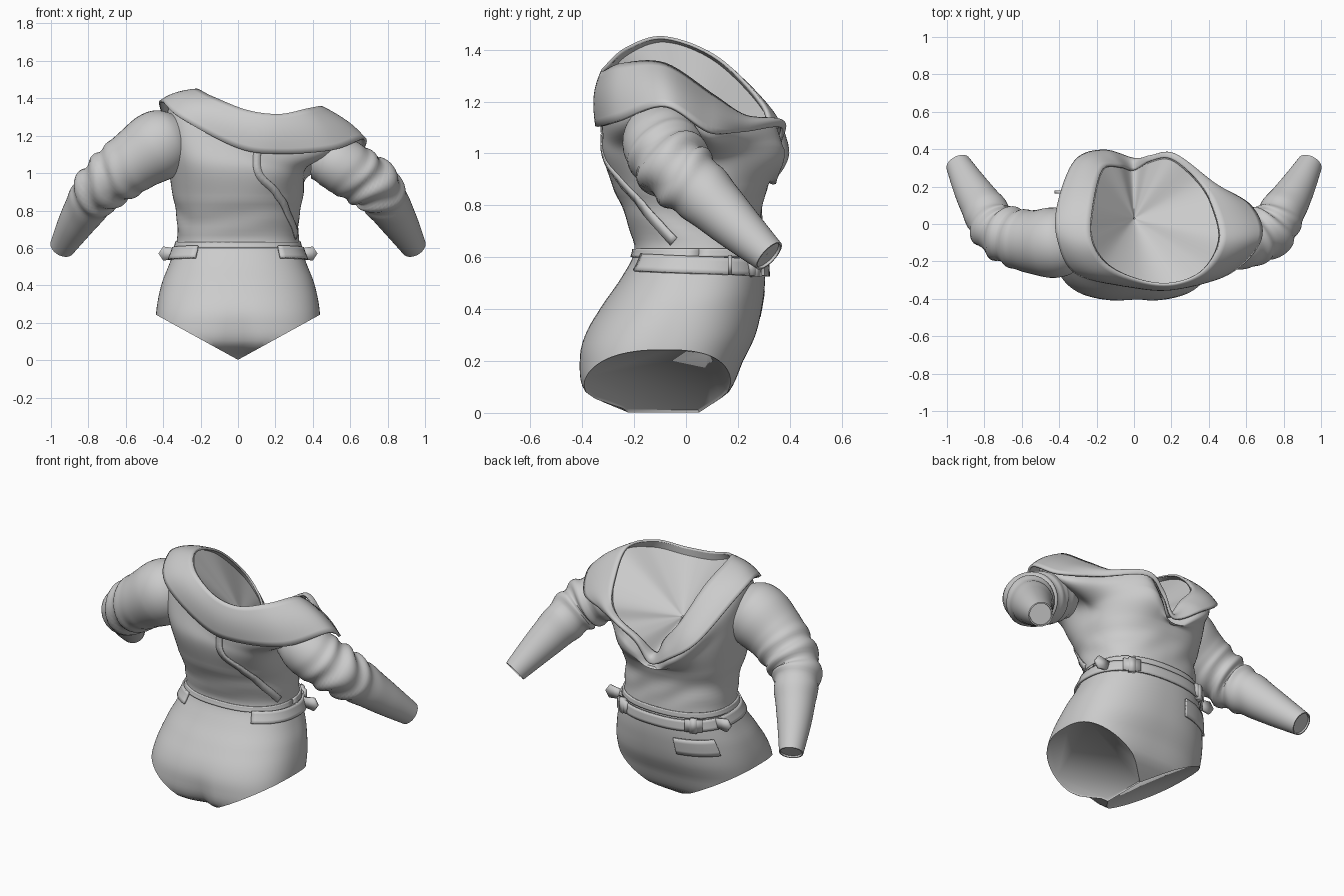
import bpy, bmesh, math
from mathutils import Vector as V
from mathutils.bvhtree import BVHTree

if "Cube" in bpy.data.objects:
    bpy.data.objects.remove(bpy.data.objects["Cube"])

cloth = bpy.data.materials.new("grey cloth")
cloth.use_nodes = True
GREY = (0.6, 0.6, 0.6, 1)
cloth.diffuse_color = GREY
cloth.node_tree.nodes["Principled BSDF"].inputs["Base Color"].default_value = GREY


def spline(pts, t, closed=False):
    """Point at parameter t on a smooth curve through pts."""
    n = len(pts)
    i = math.floor(t) if closed else min(int(t), n - 2)
    f = t - i
    pick = (lambda k: V(pts[k % n])) if closed else (lambda k: V(pts[max(0, min(n - 1, k))]))
    a, b, c, d = (pick(i + k) for k in (-1, 0, 1, 2))
    return b + (c - a) * f / 2 + (a * 2 - b * 5 + c * 4 - d) * f * f / 2 + (b * 3 - a - c * 3 + d) * f ** 3 / 2


def finish(name, bm, thick=0.0, offset=-1, angle=50):
    bmesh.ops.recalc_face_normals(bm, faces=bm.faces)
    mesh = bpy.data.meshes.new(name)
    bm.to_mesh(mesh)
    bm.free()
    ob = bpy.data.objects.new(name, mesh)
    bpy.context.collection.objects.link(ob)
    mesh.materials.append(cloth)
    if thick:
        mod = ob.modifiers.new("thickness", "SOLIDIFY")
        mod.thickness, mod.offset = thick, offset
    bpy.ops.object.select_all(action="DESELECT")
    ob.select_set(True)
    bpy.context.view_layer.objects.active = ob
    bpy.ops.object.shade_smooth_by_angle(angle=math.radians(angle))


def grid(rows, wrap=True):
    """Quad surface through rows of points."""
    bm = bmesh.new()
    vs = [[bm.verts.new(p) for p in row] for row in rows]
    n = len(rows[0])
    for lo, hi in zip(vs, vs[1:]):
        for j in range(n if wrap else n - 1):
            k = (j + 1) % n
            bm.faces.new((lo[j], lo[k], hi[k], hi[j]))
    return bm


# Body sections: height, half width, back, front
SECTIONS = [(-.06, .4, -.16, -.04), (0, .42, -.25, .05), (.08, .435, -.39, .165), (.2, .44, -.412, .22),
            (.3, .432, -.39, .268), (.42, .405, -.32, .295), (.52, .365, -.25, .305), (.62, .33, -.2, .3),
            (.7, .325, -.215, .295), (.8, .33, -.25, .295), (.88, .35, -.285, .315)]
CHEST = (.38, -.325, .345)
# Neck edge and the matching outer edge of the wide collar, from the left side round by the chest
NECK = [(.45, -.08, 1.34), (.41, .1, 1.22), (.34, .22, 1.14), (.2, .34, 1.12), (.09, .33, 1.05),
        (0, .28, .95), (-.07, .3, 1.06), (-.16, .29, 1.18), (-.21, .12, 1.36), (-.22, -.08, 1.44),
        (-.13, -.22, 1.4), (.05, -.3, 1.33), (.22, -.31, 1.31), (.37, -.24, 1.34)]
EDGE = [(.67, -.08, 1.18), (.62, .09, 1.08), (.42, .21, 1.08), (.21, .355, 1.1), (.09, .345, 1.02),
        (0, .34, .91), (-.16, .385, 1), (-.31, .33, 1.12), (-.4, .1, 1.32), (-.4, -.08, 1.38),
        (-.3, -.26, 1.29), (0, -.325, 1.13), (.22, -.33, 1.1), (.5, -.26, 1.12)]
COLS = 112


def section_at(z):
    for i, (a, b) in enumerate(zip(SECTIONS, SECTIONS[1:])):
        if z <= b[0]:
            s = (z - a[0]) / (b[0] - a[0])
            return [spline([V(q[1:]) for q in SECTIONS], i + s)[k] for k in range(3)]
    return SECTIONS[-1][1:]


def oval(ang, z, section, power, out=0.0):
    """Point on a squarish oval section."""
    rx, back, front = section
    c, s = math.cos(ang), math.sin(ang)
    x = (rx + out) * math.copysign(abs(c) ** power, c)
    y = (back + front) / 2 + ((front - back) / 2 + out) * math.copysign(abs(s) ** power, s)
    return V((x, y, z))


def on_body(ang, z, out=0.0):
    """Point on the lower body at an angle and height."""
    p = oval(ang, z, section_at(z), .72 + .14 * max(0, min(1, (z - .1) / .3)), out)
    if p.y < -.1:  # cleft of the seat
        p.y += .05 * math.exp(-(p.x / .05) ** 2 - ((z - .02) / .16) ** 2)
    return p


# Torso: lower sections blended through the chest and shoulders to the neck edge
columns = []
for j in range(COLS):
    t = j * len(NECK) / COLS
    neck, edge = spline(NECK, t, True), spline(EDGE, t, True)
    sh = neck.lerp(edge, .85) - V((0, 0, .03))
    sh.x, sh.y = sh.x * .96, sh.y * .97
    ang = math.atan2(sh.y, sh.x)
    col = [on_body(ang, -.06 + .94 * i / 40) for i in range(41)]
    chest = oval(ang, .88 + .55 * (sh.z - .88), CHEST, .72 if sh.y < 0 else .86)
    guide = [col[-6], col[-1], chest, sh, neck, neck]
    col += [spline(guide, 1 + k / 8) for k in range(1, 25)]
    for i, p in enumerate(col):
        if p.y > 0:  # bust, fading out towards the neck edge
            height = (.05 if p.x > 0 else .025) * max(0, min(1, (62 - i) / 10))
            p.y += height * math.exp(-((abs(p.x) - .18) / .12) ** 2 - ((p.z - .98) / .09) ** 2)
        fold = math.exp(-((p.z - .74) / .09) ** 2)
        k = 1 + .012 * fold * math.sin(38 * p.z + 9 * p.x + 4 * math.sin(ang * 2))
        p.x, p.y = p.x * k, p.y * k
    columns.append(col)
bm = grid(list(zip(*columns)))
bm.verts.ensure_lookup_table()
bm.faces.new(bm.verts[:COLS])
# Leg openings, each closed by a slightly sunken panel
for side in (1, -1):
    cut = bmesh.ops.bisect_plane(bm, geom=bm.verts[:] + bm.edges[:] + bm.faces[:], plane_co=(0, 0, .002),
                                 plane_no=(.55 * side, 0, -1), clear_outer=True)
    rim = [e for e in cut["geom_cut"] if isinstance(e, bmesh.types.BMEdge) and e.is_boundary]
    bmesh.ops.contextual_create(bm, geom=rim)
bmesh.ops.recalc_face_normals(bm, faces=bm.faces)
panels = sorted(bm.faces, key=lambda f: len(f.verts))[-2:]
bmesh.ops.inset_individual(bm, faces=panels, thickness=.008, depth=-.008)
torso_tree = BVHTree.FromBMesh(bm)
finish("torso", bm)

# Inner panel closing the neck below its edge
middle = V((0, .03, 1.08))
finish("neck_panel", grid([[col[-3].lerp(middle, f) for col in columns] for f in (0, .25, .5, .75, .99)]))

# Collar: wide turned-down band
rows = []
for i in range(9):
    f = i / 8
    row = []
    for j in range(COLS):
        t = j * len(NECK) / COLS
        p = spline(NECK, t, True).lerp(spline(EDGE, t, True), f)
        out = V((p.x - .05, p.y, .2)).normalized()
        row.append(p + out * (.008 + .02 * math.sin(math.pi * f)))
    rows.append(row)
bm = grid(rows)
collar_tree = BVHTree.FromBMesh(bm)
finish("collar", bm, .014, 0)

# Sleeves: x, y, z, radius along each arm; the right one reaches up to the neck
FOREARM = [(.73, -.03, .93, .138), (.79, .06, .85, .122), (.87, .19, .725, .096), (.94, .32, .605, .068)]
LEFT = [(.4, -.085, 1.07, .1), (.46, -.09, 1.065, .13), (.54, -.095, 1.045, .15), (.63, -.075, .995, .148)]
RIGHT = [(.29, -.09, 1.22, .1), (.36, -.1, 1.185, .17), (.44, -.1, 1.14, .188), (.54, -.095, 1.075, .17),
         (.63, -.075, 1.01, .158)]


def sleeve(name, side, path):
    path = [V((side * p[0], *p[1:])) for p in path]
    n, sides, rows = 72, 40, []
    for i in range(n + 1):
        t = i * (len(path) - 1) / n
        q = spline(path, t)
        ahead = spline(path, min(t + .05, len(path) - 1)) - spline(path, max(t - .05, 0))
        d = V(ahead[:3]).normalized()
        u = d.cross(V((0, 1, 0))).normalized()
        w = d.cross(u)
        c, back_t = V(q[:3]), len(path) - 1 - t
        amount = .085 * math.exp(-((back_t - 3.1) / .95) ** 2)
        row = []
        for k in range(sides):
            a = math.tau * k / sides
            wave = math.sin(8 * back_t + 1.6 * math.sin(a + 1) + math.sin(2 * a))
            r = q[3] * (1 + amount * (abs(wave) ** .7 * math.copysign(1, wave)))
            row.append(c + (u * math.cos(a) + w * math.sin(a)) * r)
        rows.append(row)
    # closed cuff end with a small rim
    rows += [[c.lerp(p, f) - d * sink for p in rows[n]] for f, sink in ((.9, 0), (.88, .01), (.01, .01))]
    finish(name, grid(rows))


sleeve("left_sleeve", 1, LEFT + FOREARM)
sleeve("right_sleeve", -1, RIGHT + FOREARM)


# Waistband, belt and pocket flap wrap the body between two angles
def wrap_patch(name, a0, a1, low, high, out, thick, slope=0.0):
    n = 48
    angles = [math.radians(a0 + (a1 - a0) * j / n) for j in range(n + 1)]
    rows = [[on_body(a, low + (high - low) * i / 4 - slope * math.sin(a), out) for a in angles] for i in range(5)]
    finish(name, grid(rows, False), thick, 0, 35)


wrap_patch("waistband", 0, 360, .6, .632, .003, .012)
wrap_patch("belt", -55, 235, .538, .602, .012, .012, .012)
wrap_patch("pocket_flap", 105, 145, .38, .48, .006, .01, .01)


# Ribbons lie along a path, pressed on to a surface
def ribbon(name, pts, width, tree, thick=.006, lift=.003):
    n, edges = 24, []
    for i in range(n + 1):
        t = i * (len(pts) - 1) / n
        p, tangent = spline(pts, t), spline(pts, min(t + .02, len(pts) - 1)) - spline(pts, max(t - .02, 0))
        p, normal = tree.find_nearest(p)[:2]
        if normal.dot(V((p.x, p.y, 0))) < 0:
            normal = -normal
        side = tangent.cross(normal).normalized() * width / 2
        edges.append([p + normal * lift - side, p + normal * lift + side])
    finish(name, grid(edges, False), thick, 0, 35)


ribbon("back_flap", [(.12, -.34, 1.18), (.1, -.34, 1.08), (.12, -.33, .98), (.22, -.28, .88), (.3, -.16, .76),
                     (.32, -.05, .66)], .04, torso_tree)
ribbon("collar_slit", [(.12, -.34, 1.23), (.11, -.34, 1.18), (.1, -.34, 1.12)], .02, collar_tree, .01, .008)
ribbon("neck_tab", [(.06, -.33, 1.3), (.13, -.33, 1.295), (.2, -.33, 1.29)], .06, collar_tree, .01, .008)


def prism(name, outline, centre, turn, depth):
    """Flat plate with the given outline, standing upright and turned about z."""
    bm = bmesh.new()
    d = V((math.cos(turn), math.sin(turn), 0))
    bm.faces.new([bm.verts.new(V(centre) + d * a + V((0, 0, b))) for a, b in outline])
    finish(name, bm, depth, 0, 30)


# Belt ends and buckles on both sides
TIP = [(-.05, -.025), (.035, -.038), (.06, 0), (.035, .038), (-.05, .025)]
BUCKLE = [(-.05, -.035), (.05, -.035), (.05, .035), (-.05, .035)]
for side, word in ((1, "left"), (-1, "right")):
    turn = 0 if side > 0 else math.pi
    prism(word + "_belt_end", TIP, (side * .365, .17, .57), turn, .016)
    p = on_body(math.radians(90 - side * 38), .565, .018)
    prism(word + "_buckle", BUCKLE, p, -side * math.radians(28), .02)
    prism(word + "_buckle_bar", [(u * .4, v * 1.2) for u, v in BUCKLE], p, -side * math.radians(28), .03)
